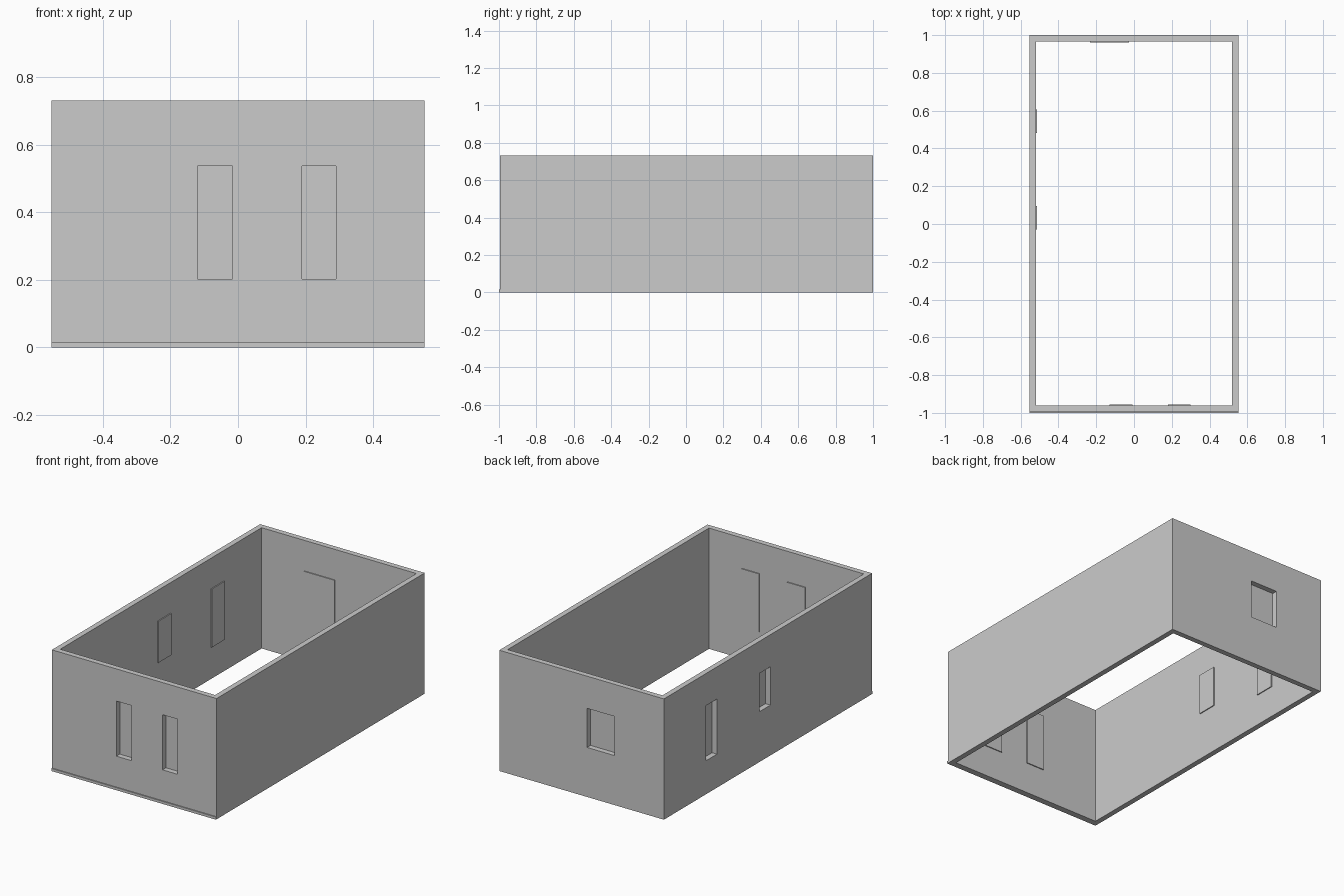
import bpy
from mathutils import Vector

default = bpy.data.objects.get("Cube")
if default:
    bpy.data.objects.remove(default, do_unlink=True)

# Plain grey material
grey = bpy.data.materials.new("plain_grey")
grey.use_nodes = True
grey.diffuse_color = (0.6, 0.6, 0.6, 1)
grey.node_tree.nodes["Principled BSDF"].inputs["Base Color"].default_value = grey.diffuse_color


def box(name, low, high):
    """Axis-aligned box between two opposite corners."""
    low, high = Vector(low), Vector(high)
    bpy.ops.mesh.primitive_cube_add(size=1, location=(low + high) / 2)
    obj = bpy.context.object
    obj.name = name
    obj.scale = high - low
    bpy.ops.object.transform_apply(location=False, rotation=False, scale=True)
    obj.data.materials.append(grey)
    return obj


def cut(target, low, high):
    """Subtract a box from the target."""
    cutter = box("cutter", low, high)
    cutter.hide_render = True
    mod = target.modifiers.new("cut", 'BOOLEAN')
    mod.operation, mod.solver, mod.object = 'DIFFERENCE', 'EXACT', cutter
    bpy.context.view_layer.objects.active = target
    bpy.ops.object.modifier_apply(modifier=mod.name)
    bpy.data.objects.remove(cutter, do_unlink=True)


HALF_W, HEIGHT = 0.552, 0.732
FRONT, BACK = -0.994, 1.0
WALL, PLATE, RIM = 0.033, 0.006, 0.01
IN_X, IN_FRONT, IN_BACK = HALF_W - WALL, FRONT + WALL, BACK - WALL

# Open rectangular shell
walls = box("walls", (-HALF_W, FRONT, 0), (HALF_W, BACK, HEIGHT))
cut(walls, (-IN_X, IN_FRONT, -0.1), (IN_X, IN_BACK, HEIGHT + 0.1))

# Ledge along the foot of the front wall
box("front_ledge", (-HALF_W, -1, 0), (HALF_W, FRONT, 0.016))

# Window openings: name, wall, start and end along the wall, sill, head
windows = [
    ("front_window_right", "front", -0.12, -0.017, 0.203, 0.537),
    ("front_window_left", "front", 0.19, 0.29, 0.203, 0.537),
    ("back_window", "back", -0.222, -0.037, 0.30, 0.537),
    ("side_window_rear", "side", 0.492, 0.595, 0.203, 0.537),
    ("side_window_middle", "side", -0.02, 0.085, 0.305, 0.537),
]


def span(wall, a, b, outer, inner):
    """Ranges in x and y of a box on the given wall."""
    lo, hi = min(outer, inner), max(outer, inner)
    if wall == "side":
        return (lo, a), (hi, b)
    return (a, lo), (b, hi)


# Inner face and inward direction of each wall
faces = {"front": (IN_FRONT, 1), "back": (IN_BACK, -1), "side": (-IN_X, 1)}

# Each opening is closed by a slightly larger plate on the inner face
for name, wall, a, b, sill, head in windows:
    face, inward = faces[wall]
    lo, hi = span(wall, a, b, face - inward * 0.1, face + inward * 0.1)
    cut(walls, (*lo, sill), (*hi, head))
    lo, hi = span(wall, a - RIM, b + RIM, face, face + inward * PLATE)
    box(name, (*lo, sill - RIM), (*hi, head + RIM))
